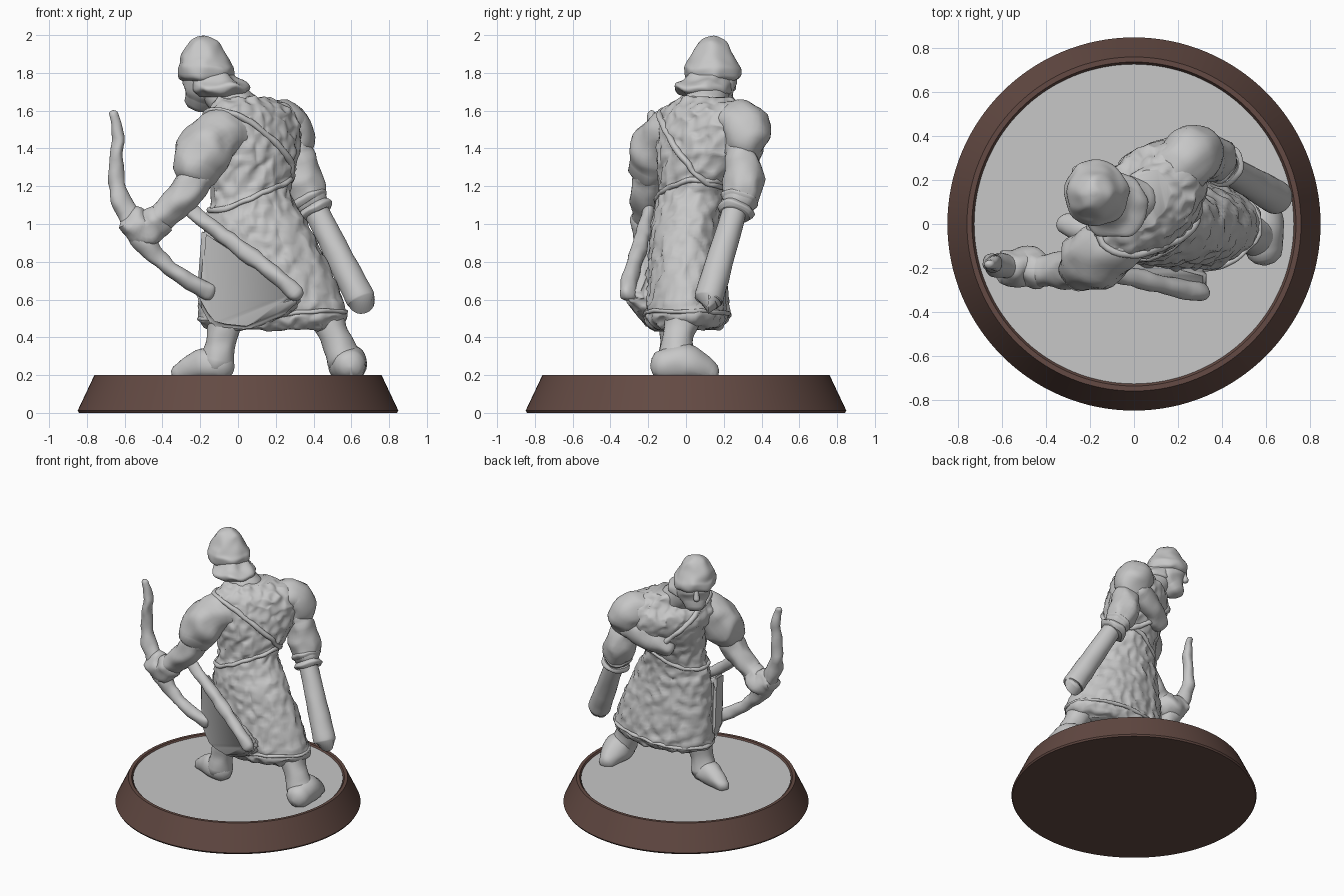
import bpy
import bmesh
import math
from mathutils import Vector, noise

default_cube = bpy.data.objects.get("Cube")
if default_cube:
    bpy.data.objects.remove(default_cube, do_unlink=True)


def make_material(name, colour):
    material = bpy.data.materials.new(name)
    material.use_nodes = True
    material.diffuse_color = (*colour, 1)
    shader = material.node_tree.nodes["Principled BSDF"]
    shader.inputs["Base Color"].default_value = (*colour, 1)
    shader.inputs["Roughness"].default_value = 0.8
    return material


GREY = make_material("stone grey", (0.57, 0.57, 0.57))
BROWN = make_material("dark brown", (0.125, 0.068, 0.056))
SIDES = 28
GROUND = 0.19


def finish(name, bm, material=GREY, angle=50):
    bmesh.ops.recalc_face_normals(bm, faces=bm.faces)
    mesh = bpy.data.meshes.new(name)
    bm.to_mesh(mesh)
    bm.free()
    mesh.materials.append(material)
    mesh.shade_smooth()
    mesh.set_sharp_from_angle(angle=math.radians(angle))
    part = bpy.data.objects.new(name, mesh)
    bpy.context.collection.objects.link(part)
    return part


def skin(name, rings, rough=0.0, scale=12, closed=False, material=GREY):
    """Skin a list of point rings, with hand-sculpted unevenness."""
    bm = bmesh.new()
    rows = []
    for ring in rings:
        row = []
        for co in ring:
            co = co + noise.noise_vector(co * scale) * rough
            co.z = max(co.z, GROUND if material == GREY else 0)
            row.append(bm.verts.new(co))
        rows.append(row)
    pairs = list(zip(rows, rows[1:]))
    if closed:
        pairs.append((rows[-1], rows[0]))
    else:
        bm.faces.new(rows[0])
        bm.faces.new(rows[-1])
    for low, high in pairs:
        for i in range(len(low)):
            j = (i + 1) % len(low)
            bm.faces.new((low[i], low[j], high[j], high[i]))
    return finish(name, bm, material)


def smooth_path(points, steps=6):
    """Catmull-Rom interpolation of tuples of any length."""
    pts = [points[0], *points, points[-1]]
    path = []
    for a, b, c, d in zip(pts, pts[1:], pts[2:], pts[3:]):
        for s in range(steps):
            t = s / steps
            path.append([q + 0.5 * t * (r - p + t * (2 * p - 5 * q + 4 * r - s2
                         + t * (3 * (q - r) + s2 - p)))
                         for p, q, r, s2 in zip(a, b, c, d)])
    path.append(list(points[-1]))
    return path


def tube(name, points, rough=0.008, blunt=False, closed=False, scale=12):
    """Round limb through (x, y, z, radius) points."""
    path = [list(p) for p in points] if closed else smooth_path(points)
    centres = [Vector(p[:3]) for p in path]
    radii = [p[3] for p in path]
    n = len(path)
    tangents = [(centres[(i + 1) % n] - centres[i - 1]) if closed else
                (centres[min(i + 1, n - 1)] - centres[max(i - 1, 0)]) for i in range(n)]
    if not blunt and not closed:
        # domed ends
        for end, sign in ((0, -1), (-1, 1)):
            axis, r, c = tangents[end].normalized() * sign, radii[end], centres[end]
            for k in (1, 2, 3):
                a = k * math.pi / 6.4
                spot = len(centres) if sign > 0 else 0
                centres.insert(spot, c + axis * r * math.sin(a) * 0.8)
                radii.insert(spot, r * math.cos(a))
                tangents.insert(spot, axis * sign)
    side = tangents[0].orthogonal().normalized()
    rings = []
    for c, t, r in zip(centres, tangents, radii):
        t = t.normalized()
        side = (side - t * side.dot(t)).normalized()
        other = t.cross(side)
        rings.append([c + (side * math.cos(a) + other * math.sin(a)) * r
                      for a in (math.tau * k / SIDES for k in range(SIDES))])
    return skin(name, rings, rough, scale, closed)


def ellipse_point(ring, theta):
    x, y, z, rx, ry, turn = ring
    a = theta - math.radians(turn)
    r = 1 / math.hypot(math.cos(a) / rx, math.sin(a) / ry)
    return Vector((x + r * math.cos(theta), y + r * math.sin(theta), z))


def loft(name, rings, rough=0.0, scale=12, sides=48):
    return skin(name, [[ellipse_point(r, math.tau * k / sides) for k in range(sides)]
                       for r in rings], rough, scale)


def lathe(name, profile, material, sides=128):
    rings = [[Vector((r * math.cos(a), r * math.sin(a), z))
              for a in (math.tau * k / sides for k in range(sides))] for r, z in profile]
    return skin(name, rings, material=material)


# Round display base with a raised rim
lathe("base_rim", [(0.842, 0), (0.849, 0.012), (0.76, 0.2), (0.737, 0.2), (0.725, 0.18)], BROWN)
lathe("base_top", [(0.727, 0.17), (0.727, GROUND)], GREY)

# Long tunic: skirt below, turned chest above (x, y, z, half sizes, turn)
tunic_rings = smooth_path([
    (0.17, 0, 0.44, 0.31, 0.16, 0), (0.18, 0, 0.47, 0.37, 0.21, 0),
    (0.18, 0, 0.55, 0.39, 0.225, 0), (0.14, 0, 0.8, 0.33, 0.2, 0),
    (0.1, 0, 1.0, 0.27, 0.18, 5), (0.07, 0.03, 1.18, 0.21, 0.17, 20),
    (0.08, 0.09, 1.35, 0.27, 0.21, 45), (0.06, 0.11, 1.5, 0.32, 0.21, 45),
    (0.07, 0.1, 1.6, 0.28, 0.16, 45), (0.03, 0.1, 1.67, 0.16, 0.11, 45)], 10)
loft("tunic", tunic_rings, 0.018, 20, 110)


def wrap(name, middle, tilt, peak, radius):
    """Band running around the tunic on a slanted plane."""
    points = []
    for k in range(60):
        theta = math.tau * k / 60
        z = middle + tilt * math.cos(theta - math.radians(peak))
        ring = min(tunic_rings, key=lambda r: abs(r[2] - z))
        co = ellipse_point(ring, theta)
        points.append((co.x, co.y, z, radius))
    tube(name, points, 0.01, closed=True)


wrap("shoulder_strap", 1.4, 0.2, 225, 0.018)
wrap("belt", 1.15, 0.08, 10, 0.014)
wrap("skirt_hem", 0.52, 0.02, 0, 0.012)

# Sleeves and arms
tube("right_sleeve", [(0.0, 0, 1.5, 0.13), (-0.12, -0.11, 1.45, 0.145),
                      (-0.19, -0.16, 1.36, 0.145), (-0.22, -0.18, 1.29, 0.125)], 0.025, scale=9)
tube("right_forearm", [(-0.21, -0.19, 1.26, 0.09), (-0.29, -0.21, 1.15, 0.088),
                       (-0.38, -0.21, 1.06, 0.075), (-0.46, -0.21, 0.99, 0.07)], 0.015)
tube("right_hand", [(-0.43, -0.21, 1.01, 0.085), (-0.49, -0.2, 0.97, 0.09),
                    (-0.56, -0.2, 1.01, 0.085)], 0.02)
tube("left_sleeve", [(0.14, 0.19, 1.53, 0.12), (0.25, 0.305, 1.52, 0.13),
                     (0.285, 0.31, 1.45, 0.125), (0.28, 0.28, 1.38, 0.08)], 0.02, scale=9)
tube("left_arm", [(0.31, 0.28, 1.4, 0.075), (0.345, 0.305, 1.24, 0.11),
                  (0.385, 0.28, 1.12, 0.09)], 0.018)
tube("sleeve_fold", [(0.24, 0.33, 1.41, 0.085), (0.1, 0.29, 1.35, 0.085),
                     (-0.02, 0.24, 1.28, 0.06)], 0.015)

# Cuff bands and the straight cylinder hanging below the left arm
for band, (x, y, z) in enumerate([(0.38, 0.28, 1.13), (0.41, 0.265, 1.07)]):
    tube(f"cuff_band_{band + 1}", [(x - 0.01, y + 0.006, z + 0.02, 0.085),
                                   (x, y, z, 0.1),
                                   (x + 0.01, y - 0.006, z - 0.02, 0.085)], 0.015, blunt=True)
tube("hanging_cylinder", [(0.41, 0.26, 1.08, 0.065), (0.53, 0.19, 0.84, 0.071),
                          (0.64, 0.125, 0.62, 0.078), (0.65, 0.12, 0.6, 0.066)],
     0.004, blunt=True)

# Bow held in the right hand
tube("bow", [(-0.655, -0.18, 1.58, 0.024), (-0.635, -0.18, 1.46, 0.034),
             (-0.645, -0.18, 1.28, 0.04), (-0.61, -0.19, 1.1, 0.055),
             (-0.51, -0.2, 0.93, 0.065), (-0.41, -0.2, 0.81, 0.042),
             (-0.28, -0.19, 0.71, 0.042), (-0.15, -0.17, 0.64, 0.042)], 0.012)

# Flat case on the hip, with a rolled upper edge
case = bmesh.new()
outline = [(-0.19, -0.2, 0.98), (0.33, -0.34, 0.64), (0.33, -0.31, 0.57),
           (0.24, -0.24, 0.5), (0.05, -0.21, 0.44), (-0.14, -0.16, 0.46), (-0.22, -0.14, 0.6)]
for x, y, z in outline:
    case.verts.new((x, y, z))
    case.verts.new((x, y + 0.12, z))
bmesh.ops.convex_hull(case, input=case.verts[:])
bmesh.ops.bevel(case, geom=case.edges[:], offset=0.018, segments=3, affect='EDGES')
finish("hip_case", case, angle=60)
tube("case_edge", [(-0.26, -0.2, 1.08, 0.035), (-0.08, -0.23, 0.94, 0.04),
                   (0.15, -0.28, 0.77, 0.045), (0.31, -0.31, 0.63, 0.045)], 0.012)

# Legs and boots
tube("right_leg", [(-0.05, -0.05, 0.54, 0.1), (-0.09, -0.06, 0.38, 0.08),
                   (-0.11, -0.06, 0.27, 0.09)])
tube("right_boot", [(-0.08, -0.07, 0.25, 0.075), (-0.18, -0.04, 0.255, 0.085),
                    (-0.31, 0, 0.215, 0.05)])
tube("left_leg", [(0.45, 0, 0.56, 0.11), (0.51, -0.04, 0.41, 0.08),
                  (0.56, -0.05, 0.29, 0.095)])
tube("left_boot", [(0.59, -0.12, 0.25, 0.085), (0.58, 0, 0.26, 0.105),
                   (0.575, 0.13, 0.21, 0.06)])

# Neck, head and face
tube("neck", [(0, 0.1, 1.6, 0.12), (-0.12, 0.13, 1.73, 0.1)], 0.01)
tube("head", [(-0.165, 0.145, 1.82, 0.115), (-0.18, 0.16, 1.72, 0.115),
              (-0.2, 0.18, 1.66, 0.08)], 0.014)
tube("nose", [(-0.25, 0.235, 1.77, 0.016), (-0.26, 0.243, 1.72, 0.022)], 0.004)

# Pointed helmet with a rolled band and a flared neck guard
helmet = smooth_path([(-0.17, 0.14, 1.76, 0.12), (-0.17, 0.14, 1.78, 0.145),
                      (-0.17, 0.14, 1.82, 0.15), (-0.175, 0.14, 1.85, 0.135),
                      (-0.18, 0.14, 1.9, 0.112), (-0.182, 0.14, 1.96, 0.075),
                      (-0.183, 0.14, 1.99, 0.035), (-0.183, 0.14, 2.0, 0.008)], 4)
loft("helmet", [(*r, r[3], 0) for r in helmet], 0.014)
guard = smooth_path([(-0.14, 0.12, 1.8, 0.11), (-0.12, 0.105, 1.765, 0.125),
                     (-0.09, 0.085, 1.735, 0.15), (-0.095, 0.09, 1.7, 0.145),
                     (-0.11, 0.1, 1.67, 0.1)], 4)
loft("neck_guard", [(*r, r[3], 0) for r in guard], 0.018)
